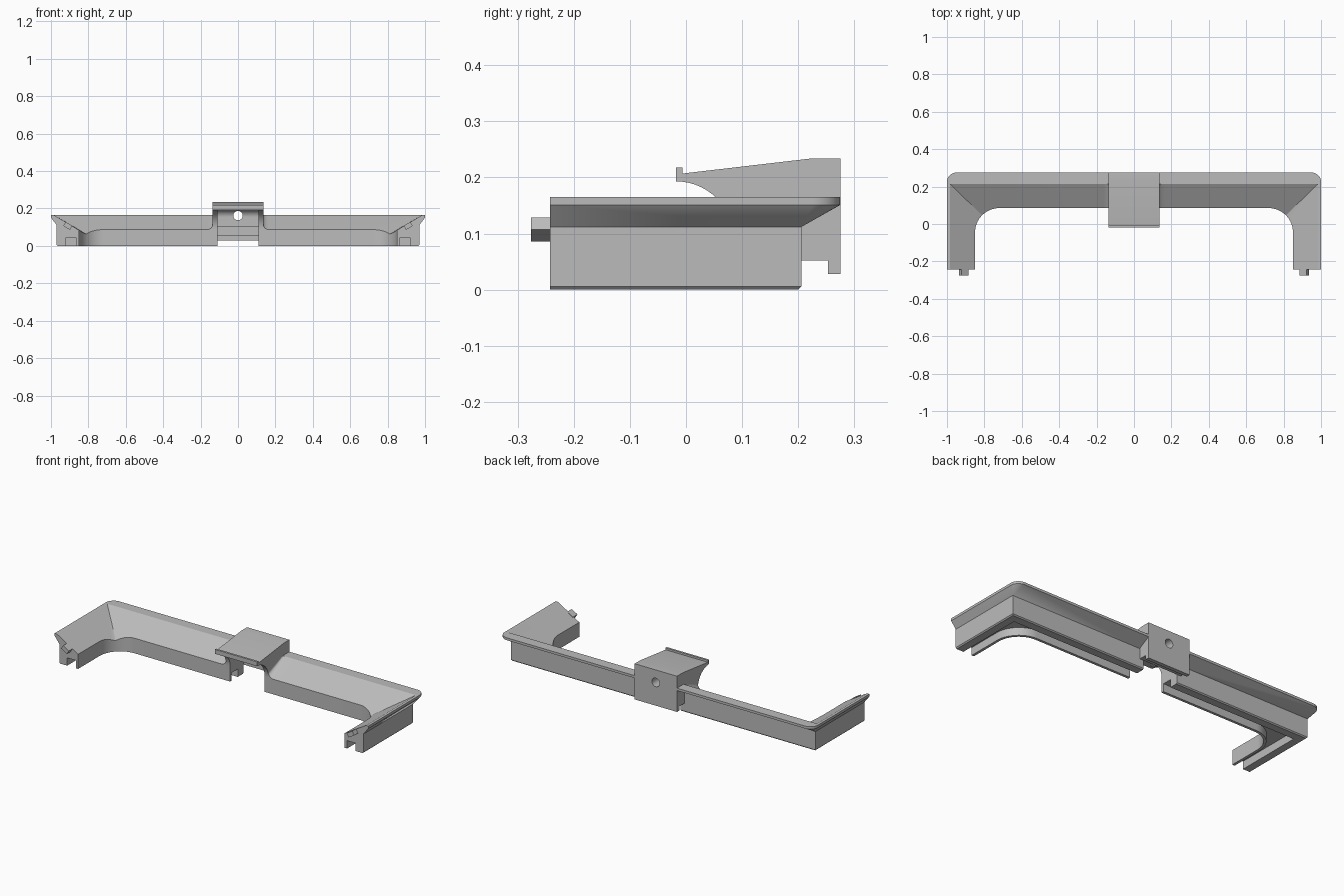
import bpy, bmesh, math
from mathutils import Vector, Matrix

cube = bpy.data.objects.get("Cube")
if cube:
    bpy.data.objects.remove(cube)

grey = bpy.data.materials.new("plain grey")
grey.use_nodes = True
grey.diffuse_color = (0.5, 0.5, 0.5, 1)
grey.node_tree.nodes["Principled BSDF"].inputs["Base Color"].default_value = (0.5, 0.5, 0.5, 1)


def finish(name, bm, mirror=False, smooth=True):
    bmesh.ops.remove_doubles(bm, verts=bm.verts, dist=0.00005)
    bmesh.ops.recalc_face_normals(bm, faces=bm.faces)
    mesh = bpy.data.meshes.new(name)
    bm.to_mesh(mesh)
    bm.free()
    mesh.materials.append(grey)
    obj = bpy.data.objects.new(name, mesh)
    bpy.context.collection.objects.link(obj)
    if mirror:
        mod = obj.modifiers.new("Mirror", 'MIRROR')
        mod.use_mirror_merge = False
    if smooth:
        bpy.ops.object.select_all(action='DESELECT')
        obj.select_set(True)
        bpy.context.view_layer.objects.active = obj
        bpy.ops.object.shade_smooth_by_angle(angle=math.radians(25))
    return obj


def extrude_x(name, profile, x0, x1, mirror=False):
    """Extrude a (y, z) outline between two x positions."""
    bm = bmesh.new()
    face = bm.faces.new([bm.verts.new((x0, y, z)) for y, z in profile])
    ext = bmesh.ops.extrude_face_region(bm, geom=[face])["geom"]
    bmesh.ops.translate(bm, vec=(x1 - x0, 0, 0),
                        verts=[v for v in ext if isinstance(v, bmesh.types.BMVert)])
    return finish(name, bm, mirror)


def arc(cy, cz, r, a0, a1, n=14):
    angles = [math.radians(a0 + (a1 - a0) * i / n) for i in range(n + 1)]
    return [(cy + r * math.cos(a), cz + r * math.sin(a)) for a in angles]


# Frame: L-shaped half swept through a mitred corner, then mirrored
ARM_END, GAP, CHEEK, FILLET = -0.242, 0.11, 0.135, 0.03
# Each layer: corner x, corner y, plan corner radius, height
LAYERS = [
    (1.0, 0.275, 0.05, 0.165),     # rim top
    (1.0, 0.275, 0.05, 0.151),     # rim bottom
    (0.97, 0.206, 0, 0.112),       # outer wall top
    (0.97, 0.206, 0, 0.006),
    (0.964, 0.2, 0, 0),            # chamfered foot
    (0.92, 0.155, 0, 0),           # channel under the frame
    (0.92, 0.155, 0, 0.045),
    (0.865, 0.1, 0.145, 0.045),
    (0.865, 0.1, 0.145, 0),
    (0.85, 0.085, 0.13, 0),        # inner lip
    (0.85, 0.085, 0.13, None),     # inner wall top, follows the slope
    (0.985, 0.215, 0, 0.165),      # slope top
]


def slope_height(x, y):
    return 0.165 - 0.6 * min(0.215 - y, 0.985 - x)


ARC_STEPS, LIFT_STEPS = 16, 8
rings = []
bm = bmesh.new()
for i in range(-1, ARC_STEPS + LIFT_STEPS + 3):
    ring = []
    for cx, cy, r, z in LAYERS:
        lift = 0
        if i < 0:                                  # front end of the arm
            x, y = cx, ARM_END
        elif i <= ARC_STEPS:                       # round the corner
            a = math.pi / 2 * i / ARC_STEPS
            x = cx - r + r * math.cos(a)
            y = cy - r + r * math.sin(a)
        else:                                      # beam, curving up to the bracket
            k = min((i - ARC_STEPS - 1) / LIFT_STEPS, 1)
            a = math.pi / 2 * k
            x, y = CHEEK + FILLET * (1 - math.sin(a)), cy
            lift = FILLET * (1 - math.cos(a))
            if i == ARC_STEPS + LIFT_STEPS + 2:
                x = GAP
        h = slope_height(x, y) + lift if z is None else z
        ring.append(bm.verts.new((x, y, h)))
    rings.append(ring)
for a, b in zip(rings, rings[1:]):
    for j in range(len(LAYERS)):
        k = (j + 1) % len(LAYERS)
        bm.faces.new((a[j], a[k], b[k], b[j]))
bm.faces.new(rings[0])
bm.faces.new(rings[-1])
finish("frame", bm, mirror=True)

# Small tilted locating tab on each arm end
bm = bmesh.new()
bmesh.ops.create_cube(bm, size=1, matrix=Matrix.Translation((0.91, -0.255, 0.107))
                      @ Matrix.Rotation(math.radians(31), 4, 'Y').inverted()
                      @ Matrix.Diagonal((0.042, 0.042, 0.025, 1)))
finish("arm_tab", bm, mirror=True, smooth=False)

# Bracket: shared top and back outline, then cheeks and a recessed centre
outline = [(-0.018, 0.193), (-0.018, 0.218), (-0.006, 0.218), (-0.006, 0.207),
           (0.225, 0.234), (0.275, 0.234), (0.275, 0.028), (0.253, 0.028),
           (0.253, 0.052), (0.206, 0.052)]
cheek = outline + [(0.085, 0.052)] + arc(-0.018, 0.09, 0.103, 0, 90)[:-1]
extrude_x("bracket_cheek", cheek, GAP, CHEEK, mirror=True)

centre = outline + [(0.206, 0.1), (0.19, 0.1), (0.19, 0.112)] \
    + arc(0.15, 0.153, 0.04, 0, 90)
body = extrude_x("bracket_centre", centre, -GAP, GAP)

# Round hole through the back plate
bm = bmesh.new()
bmesh.ops.create_cone(bm, cap_ends=True, segments=32, radius1=0.025, radius2=0.025, depth=0.4,
                      matrix=Matrix.Translation((0, 0.25, 0.162)) @ Matrix.Rotation(math.pi / 2, 4, 'X'))
cutter = finish("hole_cutter", bm, smooth=False)
cutter.hide_render = True
cutter.hide_set(True)
cutter.display_type = 'WIRE'
mod = body.modifiers.new("Hole", 'BOOLEAN')
mod.operation = 'DIFFERENCE'
mod.solver = 'EXACT'
mod.object = cutter
